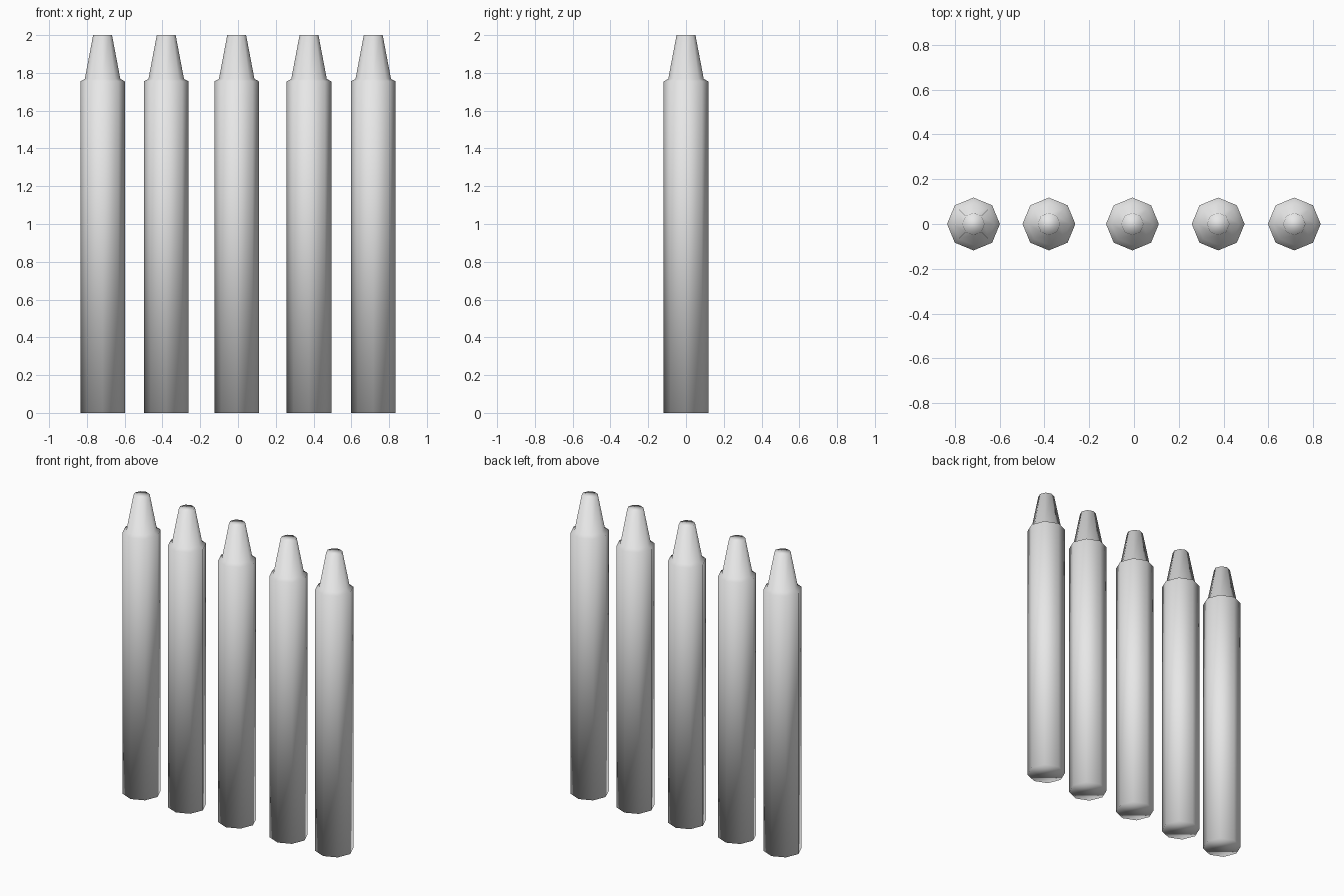
import bpy
import bmesh
from math import cos, sin, tau

cube = bpy.data.objects.get("Cube")
if cube:
    bpy.data.objects.remove(cube, do_unlink=True)

SIDES = 8
# Radius and height from the base up: barrel, sloped shoulder, tapered tip
PROFILE = [(0.118, 0.0), (0.118, 1.755), (0.094, 1.768), (0.05, 2.0)]
# Centre of each crayon along the row
CENTRES = [-0.717, -0.38, -0.007, 0.376, 0.716]

grey = bpy.data.materials.new("light grey wax")
grey.use_nodes = True
colour = (0.8, 0.8, 0.8, 1.0)
grey.diffuse_color = colour
grey.node_tree.nodes["Principled BSDF"].inputs["Base Color"].default_value = colour


def lathe(name, profile):
    """Closed, smooth-shaded mesh turned from a profile."""
    bm = bmesh.new()
    rings = [[bm.verts.new((r * cos(tau * i / SIDES), r * sin(tau * i / SIDES), z))
              for i in range(SIDES)] for r, z in profile]
    for low, high in zip(rings, rings[1:]):
        for i in range(SIDES):
            j = (i + 1) % SIDES
            bm.faces.new((low[i], low[j], high[j], high[i]))
    # Flat ends
    bm.faces.new(rings[0][::-1])
    bm.faces.new(rings[-1])
    for face in bm.faces:
        face.smooth = True
    mesh = bpy.data.meshes.new(name)
    bm.to_mesh(mesh)
    bm.free()
    mesh.materials.append(grey)
    return mesh


# Row of identical crayons sharing one mesh
crayon_mesh = lathe("crayon", PROFILE)
for number, x in enumerate(CENTRES, 1):
    crayon = bpy.data.objects.new(f"crayon_{number}", crayon_mesh)
    crayon.location.x = x
    bpy.context.collection.objects.link(crayon)
